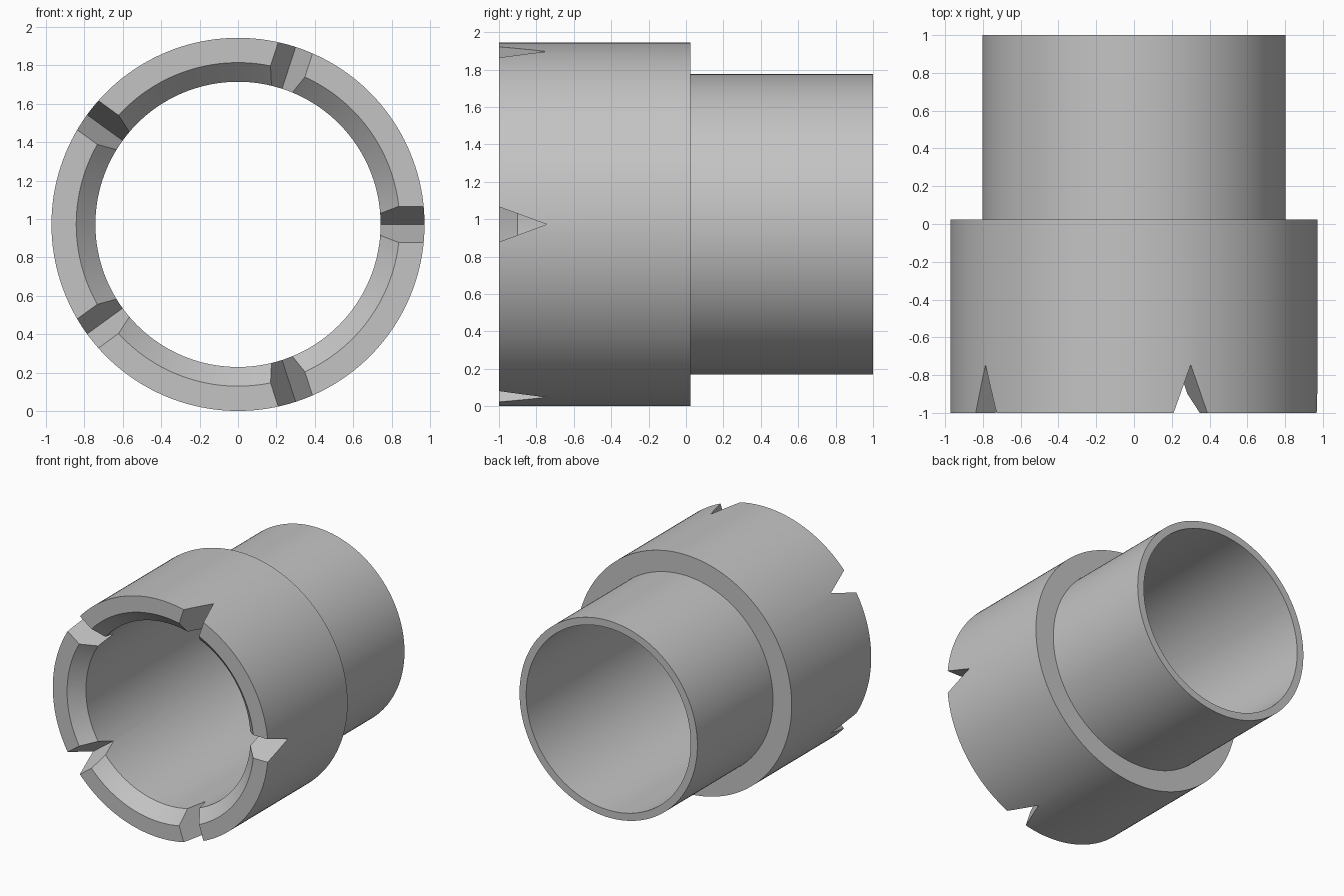
import bpy
import bmesh
from math import cos, sin, tau, radians

cube = bpy.data.objects.get("Cube")
if cube:
    bpy.data.objects.remove(cube, do_unlink=True)

COLLAR_R, SPIGOT_R, BORE_R = 0.972, 0.803, 0.743
SEGMENTS = 160
NOTCHES = 5
NOTCH_TIP, NOTCH_HALF = -0.745, 0.094

grey = bpy.data.materials.new("light grey")
grey.use_nodes = True
colour = (0.55, 0.55, 0.55, 1)
grey.diffuse_color = colour
grey.node_tree.nodes["Principled BSDF"].inputs["Base Color"].default_value = colour


def add_object(name, bm):
    bmesh.ops.recalc_face_normals(bm, faces=bm.faces)
    mesh = bpy.data.meshes.new(name)
    bm.to_mesh(mesh)
    bm.free()
    mesh.materials.append(grey)
    obj = bpy.data.objects.new(name, mesh)
    bpy.context.collection.objects.link(obj)
    return obj


def lathe(name, profile):
    """Turn a closed (radius, y) profile about the y axis."""
    bm = bmesh.new()
    rings = []
    for i in range(SEGMENTS):
        a = tau * i / SEGMENTS
        rings.append([bm.verts.new((r * cos(a), y, r * sin(a))) for r, y in profile])
    for i, ring in enumerate(rings):
        after = rings[(i + 1) % SEGMENTS]
        for j in range(len(profile)):
            k = (j + 1) % len(profile)
            bm.faces.new((ring[j], ring[k], after[k], after[j]))
    return add_object(name, bm)


# Stepped sleeve with a chamfered front mouth
sleeve = lathe("stepped_sleeve", [
    (BORE_R + 0.1, -1), (COLLAR_R, -1), (COLLAR_R, 0.025),
    (SPIGOT_R, 0.025), (SPIGOT_R, 1), (BORE_R, 1), (BORE_R, -0.9)])

# V-shaped radial cutters, spaced evenly round the front rim
bm = bmesh.new()
front = -1.1
half = NOTCH_HALF * (NOTCH_TIP - front) / (NOTCH_TIP + 1)
for n in range(NOTCHES):
    a = tau * n / NOTCHES
    ends = []
    for r in (0.5, 1.2):
        ends.append([bm.verts.new((r * cos(a) - t * sin(a), y, r * sin(a) + t * cos(a)))
                     for t, y in ((-half, front), (half, front), (0, NOTCH_TIP))])
    inner, outer = ends
    bm.faces.new(inner)
    bm.faces.new(outer)
    for j in range(3):
        k = (j + 1) % 3
        bm.faces.new((inner[j], inner[k], outer[k], outer[j]))
cutter = add_object("notch_cutter", bm)
cutter.hide_render = True

# Cut the notches, then stand the sleeve on the ground
cut = sleeve.modifiers.new("notches", "BOOLEAN")
cut.operation = "DIFFERENCE"
cut.solver = "EXACT"
cut.object = cutter
bpy.ops.object.select_all(action="DESELECT")
sleeve.select_set(True)
bpy.context.view_layer.objects.active = sleeve
bpy.ops.object.modifier_apply(modifier=cut.name)
bpy.data.objects.remove(cutter, do_unlink=True)
bpy.ops.object.shade_smooth_by_angle(angle=radians(25))
sleeve.location.z = COLLAR_R
